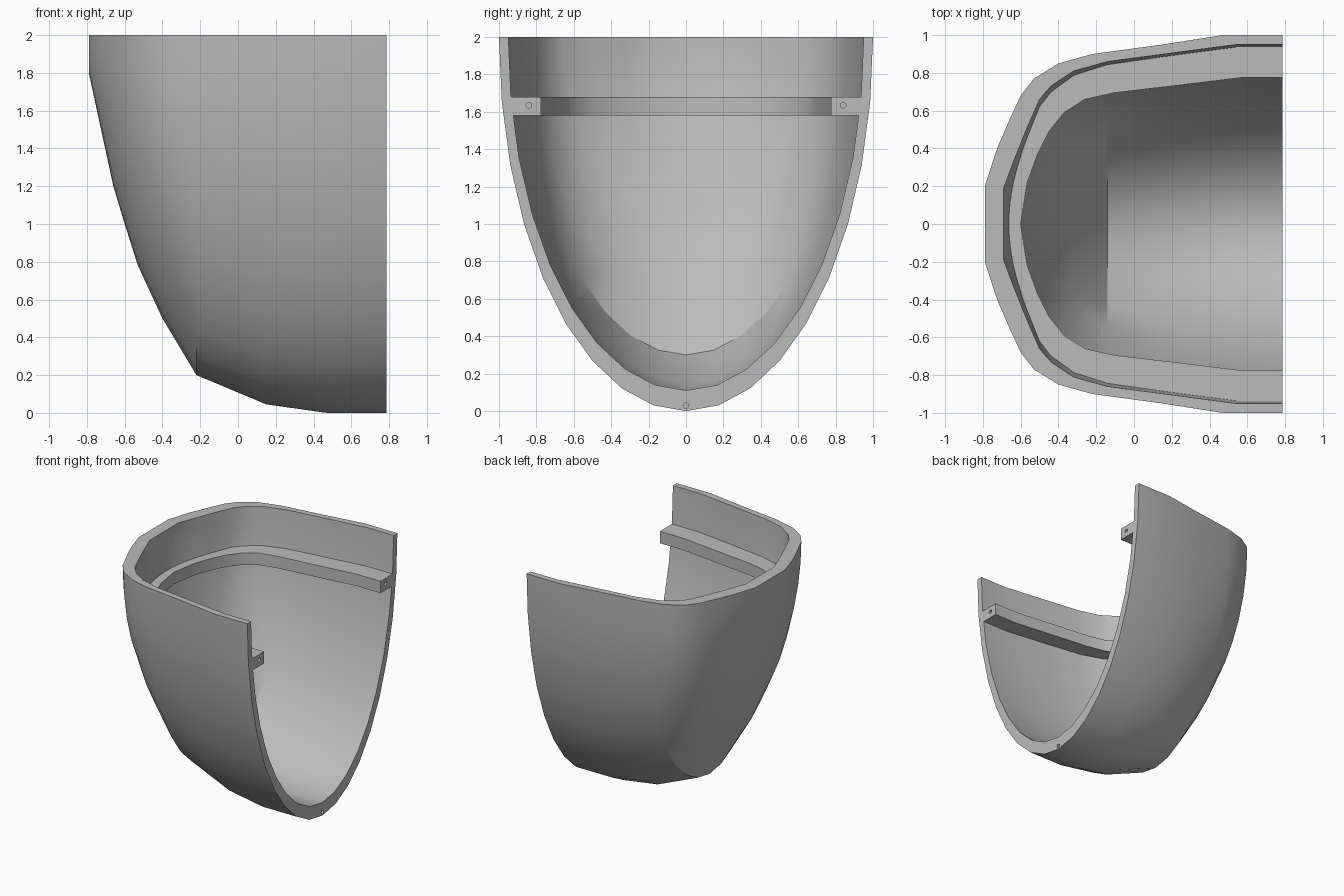
import bpy, bmesh, math

cube = bpy.data.objects.get("Cube")
if cube:
    bpy.data.objects.remove(cube)

grey = bpy.data.materials.new("plain grey")
grey.use_nodes = True
colour = (0.5, 0.5, 0.5, 1)
grey.diffuse_color = colour
grey.node_tree.nodes["Principled BSDF"].inputs["Base Color"].default_value = colour

TOP = 2.0
OPEN_X = 0.787

# Stations along the hull: x, half width at the rim, depth below the rim
OUTER = [(OPEN_X, 1, 2), (0.47, 1, 2), (0.15, 0.95, 1.955), (-0.22, 0.9, 1.8),
         (-0.4, 0.85, 1.5), (-0.53, 0.77, 1.22), (-0.6, 0.68, 1.0),
         (-0.66, 0.55, 0.8), (-0.725, 0.4, 0.5), (-0.79, 0.2, 0.2)]
INNER = [(OPEN_X, 0.95, 1.89), (0.54, 0.95, 1.89), (0.2, 0.905, 1.85),
         (-0.14, 0.86, 1.7), (-0.32, 0.81, 1.4), (-0.44, 0.73, 1.13),
         (-0.5, 0.66, 0.95), (-0.57, 0.5, 0.72), (-0.63, 0.35, 0.47),
         (-0.69, 0.19, 0.19)]

# Half outlines of the ledge: the outer one is buried in the shell wall
LEDGE_OUT = [(OPEN_X, 0.955), (0.52, 0.955), (0.18, 0.91), (-0.18, 0.86),
             (-0.36, 0.8), (-0.48, 0.71), (-0.55, 0.62), (-0.615, 0.46),
             (-0.675, 0.25), (-0.7, 0)]
LEDGE_IN = [(OPEN_X, 0.775), (0.57, 0.775), (0.2, 0.73), (-0.1, 0.695),
            (-0.26, 0.66), (-0.37, 0.59), (-0.45, 0.49), (-0.51, 0.37),
            (-0.565, 0.22), (-0.6, 0)]


def finish(name, bm):
    bmesh.ops.recalc_face_normals(bm, faces=bm.faces)
    mesh = bpy.data.meshes.new(name)
    bm.to_mesh(mesh)
    bm.free()
    mesh.materials.append(grey)
    obj = bpy.data.objects.new(name, mesh)
    bpy.context.collection.objects.link(obj)
    return obj


def bridge(bm, a, b):
    for i in range(len(a) - 1):
        bm.faces.new((a[i], a[i + 1], b[i + 1], b[i]))


def loft(bm, stations):
    rings = []
    for x, width, depth in stations:
        angles = [math.radians(d) for d in range(-90, 91, 10)]
        rings.append([bm.verts.new((x, width * math.sin(t), TOP - depth * math.cos(t)))
                      for t in angles])
    for a, b in zip(rings, rings[1:]):
        bridge(bm, a, b)
    bm.faces.new(rings[-1])
    return rings


def rim(rings):
    return [r[0] for r in rings] + [r[-1] for r in reversed(rings)]


# Hull shell: outer and inner skins joined at the rim and the open end
bm = bmesh.new()
outer, inner = loft(bm, OUTER), loft(bm, INNER)
bridge(bm, outer[0], inner[0])
bridge(bm, rim(outer), rim(inner))
shell = finish("hull_shell", bm)


# Ledge: a flat band following the inside of the shell
def full_outline(bm, half, z):
    points = half + [(x, -y) for x, y in reversed(half[:-1])]
    return [bm.verts.new((x, y, z)) for x, y in points]


bm = bmesh.new()
loops = [full_outline(bm, half, z) for half, z in
         ((LEDGE_OUT, 1.58), (LEDGE_OUT, 1.68), (LEDGE_IN, 1.68), (LEDGE_IN, 1.58))]
for i in range(4):
    bridge(bm, loops[i], loops[(i + 1) % 4])
for end in (0, -1):
    bm.faces.new([loop[end] for loop in loops])
ledge = finish("inner_ledge", bm)


# Peg holes in the open end
def drill(target, name, y, z):
    bpy.ops.mesh.primitive_cylinder_add(vertices=16, radius=0.015, depth=0.2,
                                        location=(OPEN_X, y, z),
                                        rotation=(0, math.pi / 2, 0))
    cutter = bpy.context.object
    cutter.name = name
    cutter.data.materials.append(grey)
    cutter.hide_render = True
    cutter.hide_set(True)
    cut = target.modifiers.new(name, 'BOOLEAN')
    cut.operation = 'DIFFERENCE'
    cut.solver = 'EXACT'
    cut.object = cutter


drill(shell, "keel_hole_cutter", 0, 0.03)
drill(ledge, "left_hole_cutter", 0.84, 1.635)
drill(ledge, "right_hole_cutter", -0.84, 1.635)

# Smooth skins with crisp rims
bpy.ops.object.select_all(action='DESELECT')
for obj in (shell, ledge):
    obj.select_set(True)
bpy.context.view_layer.objects.active = shell
bpy.ops.object.shade_smooth_by_angle(angle=math.radians(25))
